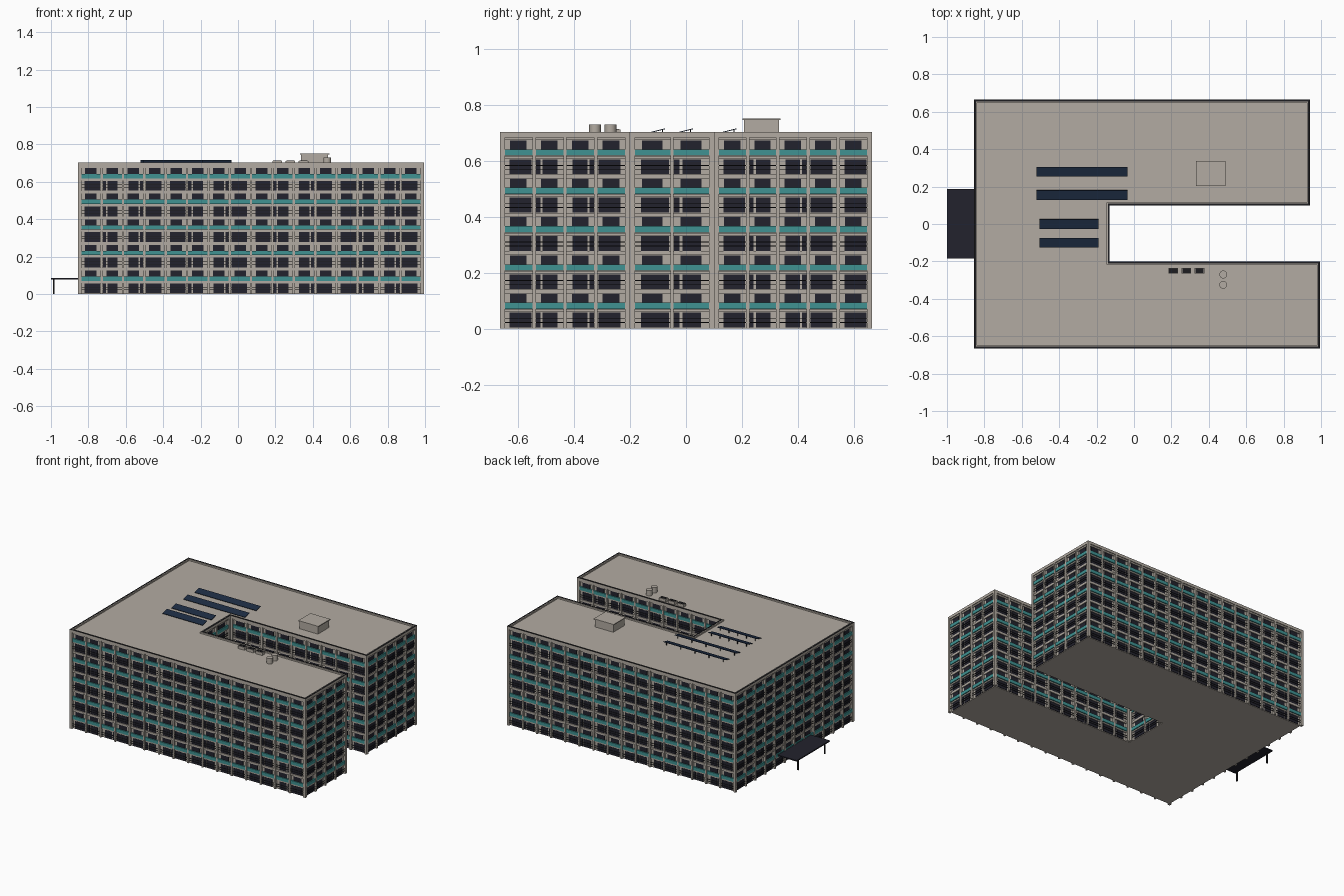
import bpy, bmesh, math
from mathutils import Vector, Matrix

cube = bpy.data.objects.get("Cube")
if cube:
    bpy.data.objects.remove(cube, do_unlink=True)


def material(name, r, g, b):
    m = bpy.data.materials.new(name)
    m.use_nodes = True
    m.diffuse_color = (r, g, b, 1)
    node = m.node_tree.nodes["Principled BSDF"]
    node.inputs["Base Color"].default_value = (r, g, b, 1)
    node.inputs["Roughness"].default_value = 0.8
    return m


CONCRETE = material("warm concrete", 0.45, 0.41, 0.36)
TEAL = material("teal panel", 0.05, 0.29, 0.29)
GLASS = material("dark glass", 0.016, 0.016, 0.026)
SOLAR = material("navy solar panel", 0.012, 0.025, 0.055)
METAL = material("dark metal", 0.012, 0.012, 0.014)

# U-shaped plan, counter-clockwise
PLAN = [Vector(p) for p in [(-.855, -.665), (.995, -.665), (.995, -.2), (-.13, -.2),
                            (-.13, .1), (.94, .1), (.94, .665), (-.855, .665)]]
N = len(PLAN)
STOREY = 0.137
TOP = 0.702


def finish(name, bm, mat):
    bmesh.ops.recalc_face_normals(bm, faces=bm.faces[:])
    mesh = bpy.data.meshes.new(name)
    bm.to_mesh(mesh)
    bm.free()
    mesh.materials.append(mat)
    obj = bpy.data.objects.new(name, mesh)
    bpy.context.collection.objects.link(obj)
    return obj


def add_box(bm, lo, hi):
    lo, hi = Vector(lo), Vector(hi)
    m = Matrix.Translation((lo + hi) / 2) @ Matrix.Diagonal((*(hi - lo), 1))
    bmesh.ops.create_cube(bm, size=1, matrix=m)


def box(name, lo, hi, mat):
    bm = bmesh.new()
    add_box(bm, lo, hi)
    return finish(name, bm, mat)


def wall(i):
    """Start, direction, outward normal and length of one facade."""
    a, b = PLAN[i], PLAN[(i + 1) % N]
    d = (b - a).normalized()
    return a, d, Vector((d.y, -d.x)), (b - a).length


def inset(dist):
    return [PLAN[i] - dist * (wall(i)[2] + wall(i - 1)[2]) for i in range(N)]


def loop_verts(bm, dist, z):
    return [bm.verts.new((p.x, p.y, z)) for p in inset(dist)]


def add_ring(bm, outer, inner, z0, z1):
    """Closed band that follows the plan."""
    loops = [loop_verts(bm, d, z) for d, z in
             ((outer, z0), (outer, z1), (inner, z1), (inner, z0))]
    for k in range(4):
        p, q = loops[k], loops[(k + 1) % 4]
        for i in range(N):
            j = (i + 1) % N
            bm.faces.new((p[i], p[j], q[j], q[i]))


def add_panel(bm, w, u0, u1, z0, z1, d0, d1):
    """Box on a facade: u along the wall, d inward from the plan line."""
    a, d, n, _ = w
    p, q = a + d * u0 - n * d0, a + d * u1 - n * d1
    add_box(bm, (min(p.x, q.x), min(p.y, q.y), z0), (max(p.x, q.x), max(p.y, q.y), z1))


# Solid core with flat roof
bm = bmesh.new()
low, high = loop_verts(bm, 0.014, 0), loop_verts(bm, 0.014, 0.692)
bm.faces.new(low)
bm.faces.new(high)
for i in range(N):
    j = (i + 1) % N
    bm.faces.new((low[i], low[j], high[j], high[i]))
finish("building_core", bm, CONCRETE)

# Parapet, coping and floor bands
bm = bmesh.new()
add_ring(bm, 0, 0.016, 0.684, TOP)
finish("parapet", bm, CONCRETE)
bm = bmesh.new()
add_ring(bm, 0, 0.01, TOP, TOP + 0.001)
finish("parapet_coping", bm, METAL)
bm = bmesh.new()
for s in range(5):
    z = s * STOREY
    add_ring(bm, 0.006, 0.018, z + 0.126, z + 0.14)
    add_ring(bm, 0.008, 0.018, z + 0.059, z + 0.068)
finish("floor_bands", bm, CONCRETE)

# Facade bays: window layouts repeat every four bays
LAYOUT = [[(.2, .92)], [(.05, .2), (.27, .75)], [(.25, .73), (.8, .95)], [(.08, .8)]]
MARGIN = 0.012
pilasters, panels, windows, rails = (bmesh.new() for _ in range(4))
for k in range(N):
    w = wall(k)
    length = w[3]
    bays = round((length - 2 * MARGIN) / 0.111)
    pitch = (length - 2 * MARGIN) / bays
    for i in range(bays + 1):
        u = MARGIN + i * pitch
        u0 = 0 if i == 0 else u - 0.006
        u1 = length if i == bays else u + 0.006
        add_panel(pilasters, w, u0, u1, 0, 0.69, 0, 0.018)
    for i in range(bays):
        u = MARGIN + i * pitch
        for s in range(5):
            z = s * STOREY
            add_panel(panels, w, u + .006, u + pitch - .006, z + .07, z + .093, .003, .016)
            add_panel(windows, w, u + .22 * pitch, u + .76 * pitch, z + .093, z + .125, .01, .016)
            for f0, f1 in LAYOUT[i % 4]:
                add_panel(windows, w, u + f0 * pitch, u + f1 * pitch, z + .004, z + .057, .01, .016)
            for h in (.02, .034):
                add_panel(rails, w, u + .006, u + pitch - .006, z + h, z + h + .003, .004, .007)
finish("pilasters", pilasters, CONCRETE)
finish("teal_spandrels", panels, TEAL)
finish("windows", windows, GLASS)
finish("balcony_rails", rails, METAL)

# Entrance canopy on posts
box("entrance_canopy", (-1, -.185, .077), (-.845, .187, .085), GLASS)
for y in (-.15, .15):
    box("canopy_post", (-.989, y - .004, 0), (-.981, y + .004, .078), METAL)

# Tilted solar rows with legs
for x0, x1, y in ((-.52, -.035, .28), (-.52, -.035, .155),
                  (-.505, -.19, 0), (-.505, -.19, -.1)):
    row = box("solar_row", (x0, -.026, -.0015), (x1, .026, .0015), SOLAR)
    row.location = (0, y, .708)
    row.rotation_euler.x = math.radians(14)
    for i in range(5):
        x = x0 + .02 + i * (x1 - x0 - .04) / 4
        box("solar_leg", (x - .002, y + .014, .69), (x + .002, y + .018, .711), METAL)

# Roof access hut
box("roof_hut", (.338, .208, .69), (.482, .332, .745), CONCRETE)
box("roof_hut_cap", (.332, .202, .745), (.488, .338, .751), CONCRETE)

# Water tanks
for y in (-.27, -.325):
    bm = bmesh.new()
    bmesh.ops.create_cone(bm, cap_ends=True, segments=20, radius1=.021, radius2=.021,
                          depth=.04, matrix=Matrix.Translation((.477, y, .71)))
    tank = finish("water_tank", bm, CONCRETE)
    bpy.context.view_layer.objects.active = tank
    tank.select_set(True)
    bpy.ops.object.shade_smooth_by_angle()
    tank.select_set(False)

# Air conditioning units with dark grilles
for x in (.21, .28, .35):
    box("air_unit", (x - .026, -.265, .69), (x + .026, -.235, .712), CONCRETE)
    box("air_unit_grille", (x - .022, -.261, .712), (x + .022, -.239, .714), METAL)
